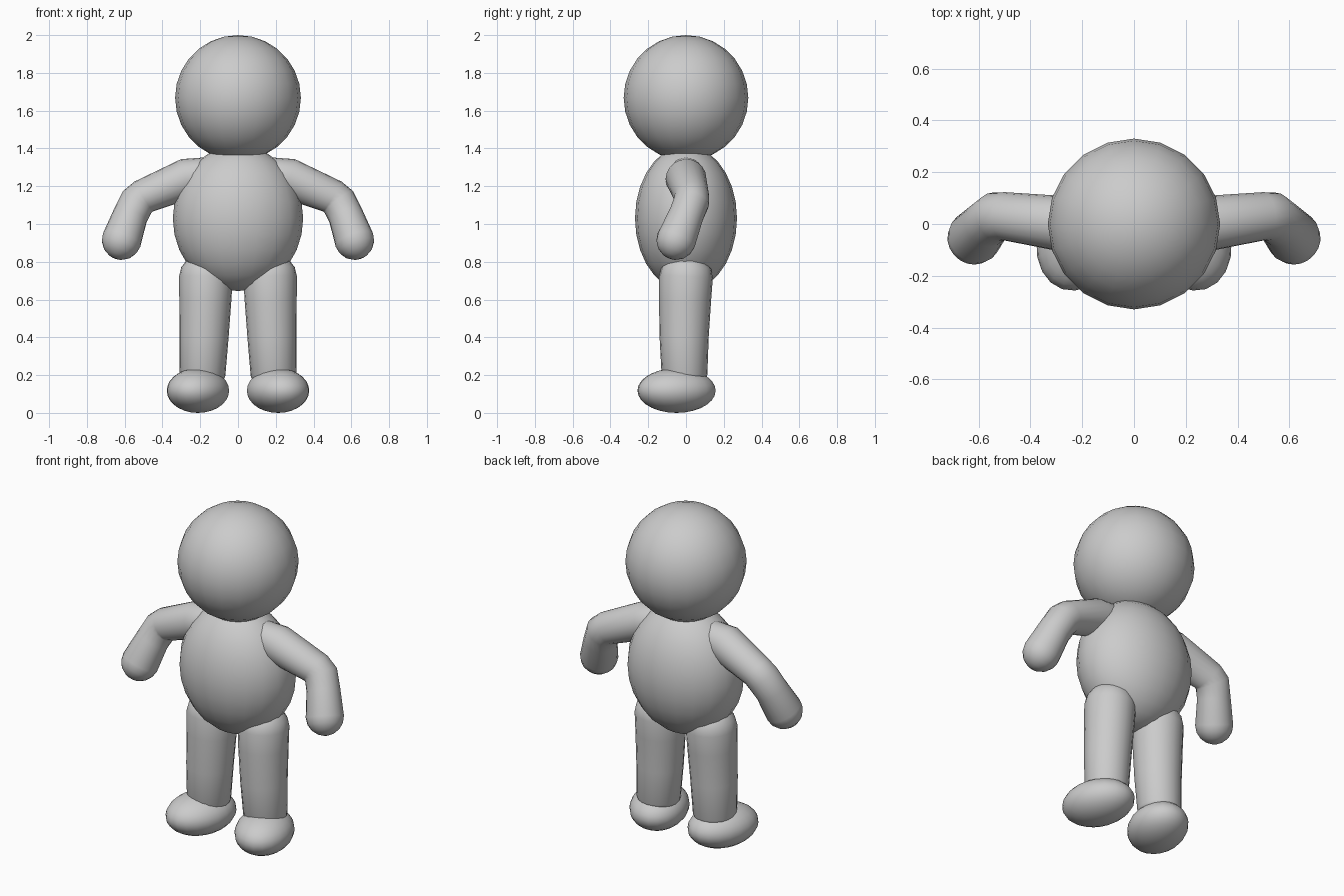
import bpy, bmesh, math
from mathutils import Vector, Matrix

cube = bpy.data.objects.get("Cube")
if cube:
    bpy.data.objects.remove(cube, do_unlink=True)

SIDES = 20
GREY = (0.6, 0.6, 0.6, 1)

grey = bpy.data.materials.new("soft grey")
grey.use_nodes = True
grey.diffuse_color = GREY
grey.node_tree.nodes["Principled BSDF"].inputs["Base Color"].default_value = GREY


def finish(name, bm):
    """Turn a bmesh into a smooth grey object."""
    bmesh.ops.recalc_face_normals(bm, faces=bm.faces)
    mesh = bpy.data.meshes.new(name)
    bm.to_mesh(mesh)
    bm.free()
    mesh.materials.append(grey)
    mesh.shade_smooth()
    obj = bpy.data.objects.new(name, mesh)
    bpy.context.collection.objects.link(obj)
    return obj


def ellipsoid(name, centre, radii, yaw=0):
    bm = bmesh.new()
    bmesh.ops.create_uvsphere(bm, u_segments=SIDES, v_segments=14, radius=1)
    place = (Matrix.Translation(centre) @ Matrix.Rotation(yaw, 4, "Z")
             @ Matrix.Diagonal((*radii, 1)))
    bmesh.ops.transform(bm, matrix=place, verts=bm.verts)
    return finish(name, bm)


def limb(name, path, mirror, cap_start=1.0, cap_end=1.0):
    """Round tube through (x, y, z, radius) points with domed ends."""
    pts = [Vector((p[0] * mirror, p[1], p[2])) for p in path]
    rad = [p[3] for p in path]
    dirs = [(b - a).normalized() for a, b in zip(pts, pts[1:])]
    tangents = ([dirs[0]] + [(a + b).normalized() for a, b in zip(dirs, dirs[1:])]
                + [dirs[-1]])
    stations = list(zip(pts, tangents, rad))

    # Domes are extra rings that shrink beyond each end
    angles = [math.radians(a) for a in (22, 44, 66, 84)]

    def dome(p, t, r, depth):
        return [(p + t * r * depth * math.sin(a), t, r * math.cos(a)) for a in angles]

    start = dome(*stations[0], -cap_start)[::-1]
    end = dome(*stations[-1], cap_end)
    bm = bmesh.new()
    rings = []
    for p, t, r in start + stations + end:
        u = t.cross(Vector((0, 1, 0))).normalized()
        v = u.cross(t)
        turn = [math.tau * i / SIDES for i in range(SIDES)]
        rings.append([bm.verts.new(p + (u * math.cos(a) + v * math.sin(a)) * r)
                      for a in turn])
    for a, b in zip(rings, rings[1:]):
        for i in range(SIDES):
            j = (i + 1) % SIDES
            bm.faces.new((a[i], a[j], b[j], b[i]))
    bm.faces.new(rings[0])
    bm.faces.new(rings[-1])
    return finish(name, bm)


# Head and torso
ellipsoid("head", (0, 0, 1.668), (0.333, 0.33, 0.332))
ellipsoid("torso", (0, 0, 1.03), (0.345, 0.27, 0.385))

# Bent arm with a mitten hand, and a straight leg
ARM = [(0.15, 0, 1.265, 0.09), (0.27, 0, 1.24, 0.108), (0.50, 0.03, 1.145, 0.093),
       (0.535, 0.028, 1.115, 0.095), (0.57, 0.0, 1.045, 0.093), (0.616, -0.052, 0.915, 0.105)]
LEG = [(0.17, 0, 0.72, 0.142), (0.173, -0.005, 0.6, 0.138),
       (0.18, -0.01, 0.4, 0.13), (0.188, -0.008, 0.2, 0.121)]

for side, m in (("left", 1), ("right", -1)):
    limb(side + "_arm", ARM, m, 0.6, 1.0)
    limb(side + "_leg", LEG, m, 0.9, 0.5)
    # Foot turned slightly outward
    ellipsoid(side + "_foot", (0.212 * m, -0.05, 0.118), (0.16, 0.212, 0.118),
              math.radians(18) * m)
